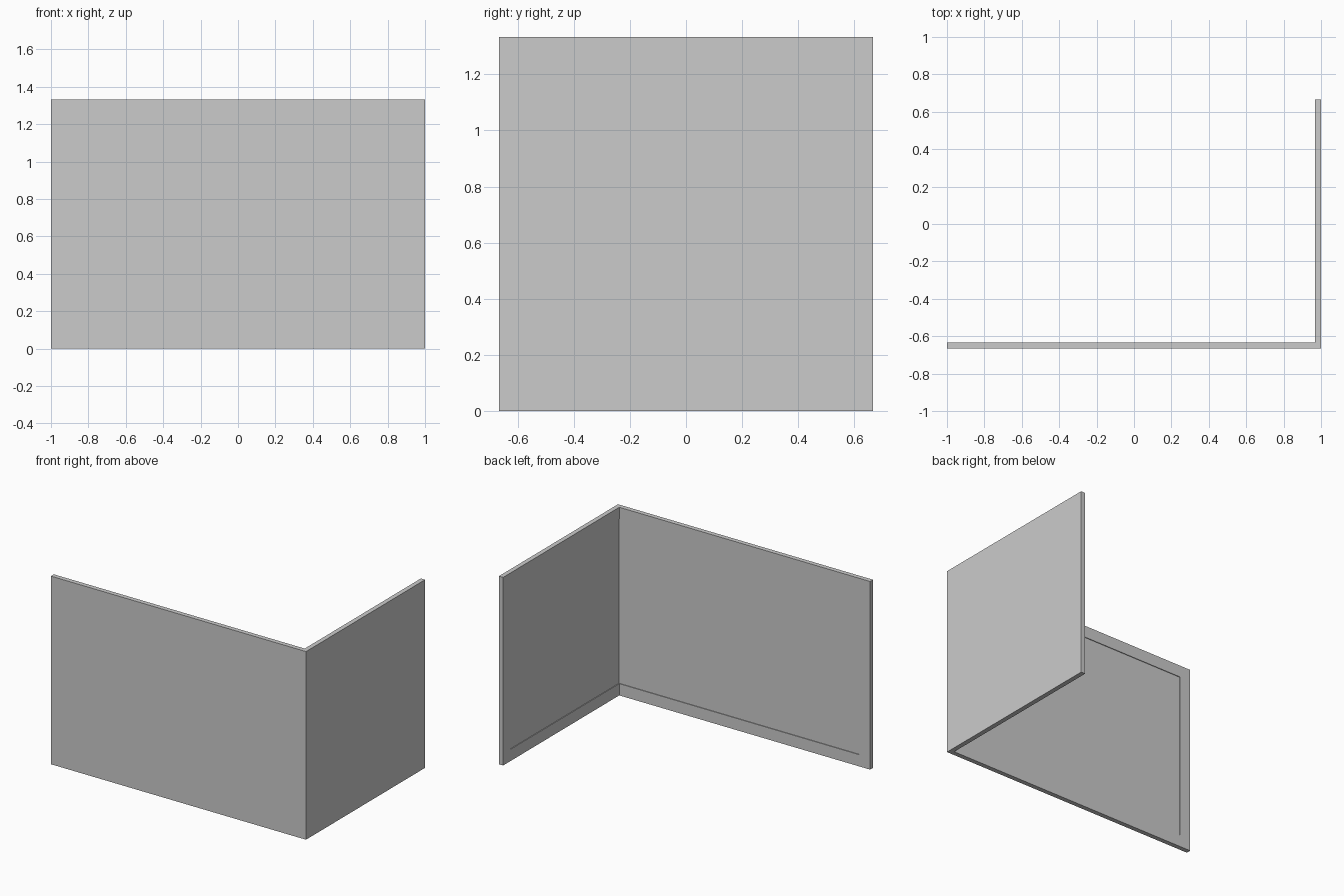
import bpy, bmesh

if "Cube" in bpy.data.objects:
    bpy.data.objects.remove(bpy.data.objects["Cube"])

X, Y, H = 1.0, 0.6667, 1.3333   # half width, half depth, height
T = 0.033                       # wall thickness
BORDER = 0.083                  # rim width around the inner panels
RECESS = 0.005                  # depth of the inner panels


def prism(name, profile, z0, z1):
    """Extrude a closed xy profile from z0 to z1."""
    bm = bmesh.new()
    face = bm.faces.new([bm.verts.new((x, y, z0)) for x, y in profile])
    ext = bmesh.ops.extrude_face_region(bm, geom=[face])
    top = [v for v in ext["geom"] if isinstance(v, bmesh.types.BMVert)]
    bmesh.ops.translate(bm, verts=top, vec=(0, 0, z1 - z0))
    bmesh.ops.recalc_face_normals(bm, faces=bm.faces)
    mesh = bpy.data.meshes.new(name)
    bm.to_mesh(mesh)
    bm.free()
    obj = bpy.data.objects.new(name, mesh)
    bpy.context.collection.objects.link(obj)
    return obj


def l_profile(left, back, x_out, y_out, x_in, y_in):
    """L shape: front wall runs to 'left', side wall runs to 'back'."""
    return [(left, y_out), (x_out, y_out), (x_out, back),
            (x_in, back), (x_in, y_in), (left, y_in)]


# Two walls joined at the front right corner
walls = prism("corner_walls", l_profile(-X, Y, X, -Y, X - T, -Y + T), 0, H)

# Shallow recess running round the inside of both walls
cutter = prism("recess_cutter",
               l_profile(-X + BORDER, Y - BORDER,
                         X - T + RECESS, -Y + T - RECESS,
                         X - T - 0.05, -Y + T + 0.05),
               BORDER, H - BORDER)

mod = walls.modifiers.new("recess", 'BOOLEAN')
mod.operation = 'DIFFERENCE'
mod.solver = 'EXACT'
mod.object = cutter
bpy.context.view_layer.objects.active = walls
walls.select_set(True)
bpy.ops.object.modifier_apply(modifier=mod.name)
bpy.data.objects.remove(cutter, do_unlink=True)
